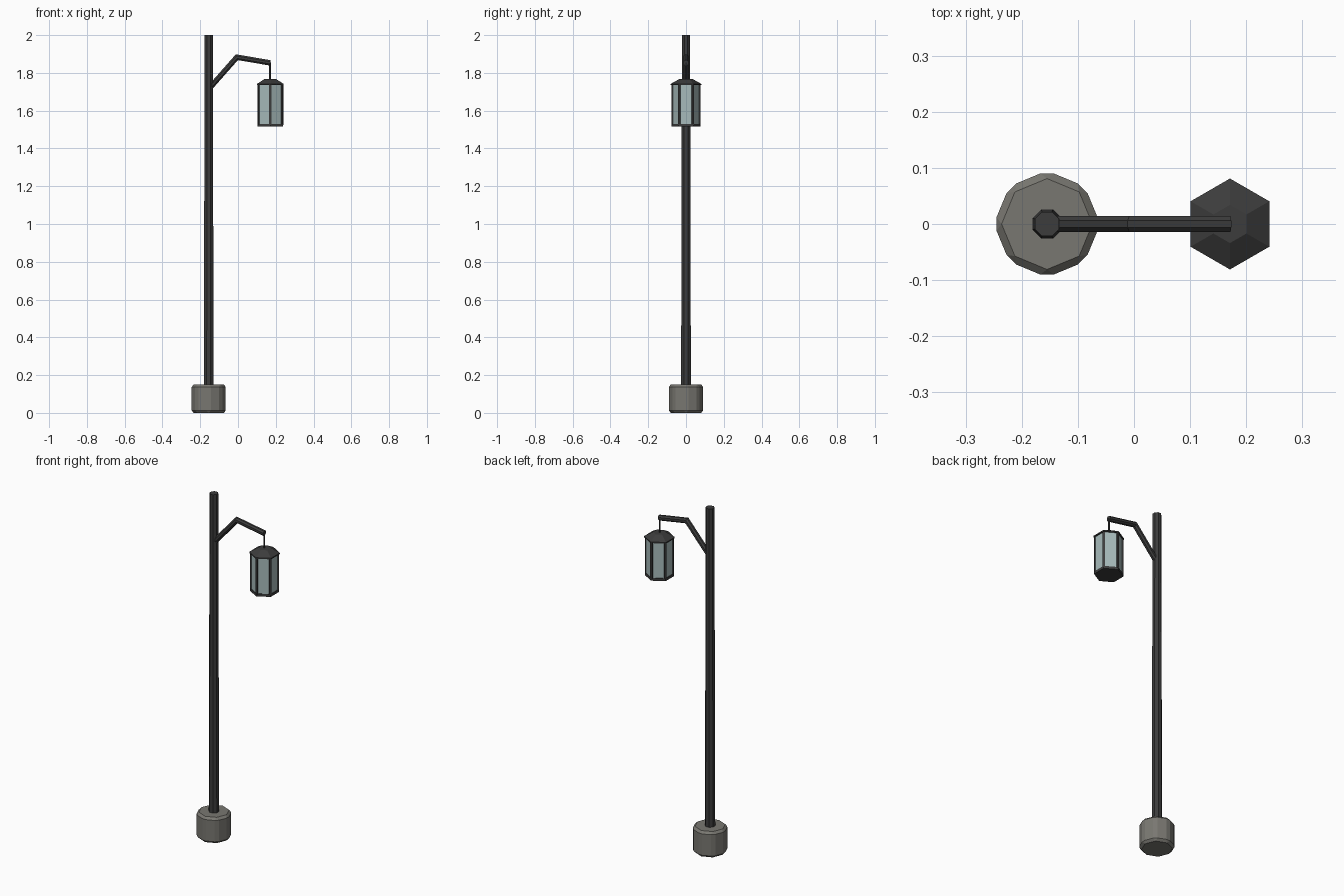
import bpy, bmesh, math
from mathutils import Vector

if "Cube" in bpy.data.objects:
    bpy.data.objects.remove(bpy.data.objects["Cube"])

POLE_X, LAMP_X = -0.155, 0.171


def material(name, rgb):
    m = bpy.data.materials.new(name)
    m.diffuse_color = (*rgb, 1)
    m.use_nodes = True
    m.node_tree.nodes["Principled BSDF"].inputs["Base Color"].default_value = m.diffuse_color
    return m


METAL = material("dark_metal", (0.045, 0.045, 0.045))
STONE = material("stone", (0.19, 0.185, 0.165))
GLASS = material("pale_glass", (0.39, 0.50, 0.50))


def finish(name, bm, mat):
    bmesh.ops.recalc_face_normals(bm, faces=bm.faces)
    mesh = bpy.data.meshes.new(name)
    bm.to_mesh(mesh)
    bm.free()
    mesh.materials.append(mat)
    ob = bpy.data.objects.new(name, mesh)
    bpy.context.collection.objects.link(ob)
    return ob


def loft(name, rings, mat, bevel=0):
    """Skin a list of equal-length point rings and cap both ends."""
    bm = bmesh.new()
    loops = [[bm.verts.new(p) for p in ring] for ring in rings]
    n = len(loops[0])
    for a, b in zip(loops, loops[1:]):
        for i in range(n):
            j = (i + 1) % n
            bm.faces.new((a[i], a[j], b[j], b[i]))
    bm.faces.new(loops[0])
    bm.faces.new(loops[-1])
    if bevel:
        bmesh.ops.bevel(bm, geom=bm.edges[:], offset=bevel, segments=1,
                        affect='EDGES')
    return finish(name, bm, mat)


def turned(name, x, y, sides, profile, mat, turn=0.0, bevel=0):
    """Upright polygonal solid from (radius, z) pairs."""
    rings = [[(x + r * math.cos(turn + i * math.tau / sides),
               y + r * math.sin(turn + i * math.tau / sides), z)
              for i in range(sides)] for r, z in profile]
    return loft(name, rings, mat, bevel)


# Footing and tapered pole
turned("stone_footing", POLE_X, 0, 8, [(0.095, 0), (0.095, 0.15)], STONE, bevel=0.013)
turned("pole", POLE_X, 0, 8, [(0.028, 0.14), (0.0235, 2.0)], METAL, turn=math.pi / 8)

# Bent arm: octagon swept along a path with a mitred elbow
path = [Vector(p) for p in ((-0.150, 0, 1.720), (-0.006, 0, 1.883), (0.171, 0, 1.853))]
dirs = [(b - a).normalized() for a, b in zip(path, path[1:])]
rings = []
for i, p in enumerate(path):
    d0, d1 = dirs[max(i - 1, 0)], dirs[min(i, 1)]
    t = (d0 + d1).normalized()
    up = Vector((-t.z, 0, t.x)) / t.dot(d0)
    rings.append([p + 0.0155 * (math.cos(a) * Vector((0, 1, 0)) + math.sin(a) * up)
                  for a in (math.pi / 8 + k * math.pi / 4 for k in range(8))])
loft("arm", rings, METAL)

# Hanging lantern
HEX = math.pi / 6
turned("hanger", LAMP_X - 0.002, 0, 6, [(0.005, 1.76), (0.005, 1.855)], METAL)
turned("lantern_roof", LAMP_X, 0, 6,
       [(0.081, 1.735), (0.081, 1.742), (0.034, 1.768)], METAL, HEX)
turned("lantern_floor", LAMP_X, 0, 6, [(0.077, 1.515), (0.077, 1.530)], METAL, HEX)
turned("lantern_glass", LAMP_X, 0, 6, [(0.073, 1.525), (0.073, 1.738)], GLASS, HEX)
for k in range(6):
    a = HEX + k * math.pi / 3
    turned(f"lantern_post_{k + 1}", LAMP_X + 0.070 * math.cos(a), 0.070 * math.sin(a),
           4, [(0.0085, 1.525), (0.0085, 1.738)], METAL, a + math.pi / 4)
